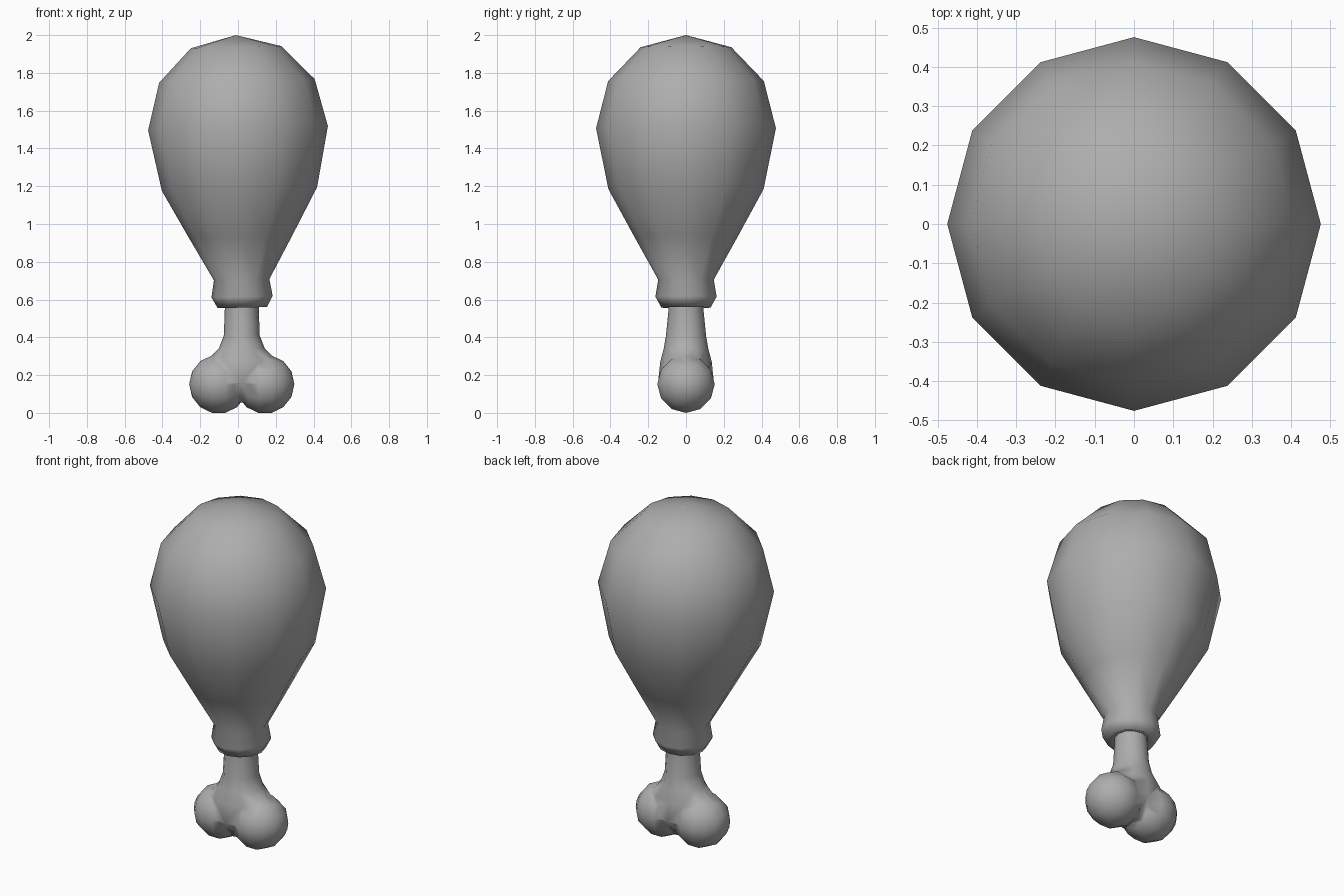
import bpy, bmesh, math
from mathutils import Matrix, Vector

if "Cube" in bpy.data.objects:
    bpy.data.objects.remove(bpy.data.objects["Cube"])

SIDES = 12
CX = 0.02  # the bone sits slightly off the meat's centre


def make_object(name, bm):
    bmesh.ops.recalc_face_normals(bm, faces=bm.faces)
    mesh = bpy.data.meshes.new(name)
    bm.to_mesh(mesh)
    bm.free()
    for p in mesh.polygons:
        p.use_smooth = True
    ob = bpy.data.objects.new(name, mesh)
    bpy.context.collection.objects.link(ob)
    return ob


def loft(rings):
    """Closed skin through elliptical rings given as (rx, ry, z)."""
    bm = bmesh.new()
    loops = []
    for rx, ry, z in rings:
        if rx == 0:
            loops.append([bm.verts.new((0, 0, z))])
        else:
            angles = [2 * math.pi * i / SIDES for i in range(SIDES)]
            loops.append([bm.verts.new((rx * math.cos(a), ry * math.sin(a), z)) for a in angles])
    for a, b in zip(loops, loops[1:]):
        for i in range(SIDES):
            j = (i + 1) % SIDES
            quad = [a[i % len(a)], a[j % len(a)], b[j % len(b)], b[i % len(b)]]
            bm.faces.new(list(dict.fromkeys(quad)))
    for end in (loops[0], loops[-1]):
        if len(end) > 2:
            bm.faces.new(end)
    return bm


# Meat with rolled collar, leaning very slightly
profile = [(0, 2.0), (0.24, 1.936), (0.412, 1.757), (0.476, 1.507), (0.411, 1.185),
           (0.275, 0.935), (0.147, 0.705), (0.162, 0.615), (0.13, 0.557), (0.085, 0.575)]
bm = loft([(r, r, z) for r, z in profile])
pivot = Vector((0, 0, 1.51))
bmesh.ops.rotate(bm, verts=bm.verts, cent=pivot, matrix=Matrix.Rotation(-0.024, 3, 'Y'))
make_object("meat", bm)

# Bone shaft flaring into the two knobs
bm = loft([(0.088, 0.09, 0.68), (0.09, 0.092, 0.55), (0.095, 0.106, 0.41), (0.122, 0.118, 0.34),
           (0.19, 0.136, 0.272), (0.17, 0.148, 0.16), (0.06, 0.07, 0.055)])
bmesh.ops.translate(bm, verts=bm.verts, vec=(CX, 0, 0))
bone = make_object("bone", bm)

# Knobs, poles pointing sideways, fused into the shaft
for side in (-1, 1):
    bm = bmesh.new()
    bmesh.ops.create_uvsphere(
        bm, u_segments=12, v_segments=7, radius=0.156,
        matrix=Matrix.Translation((CX + side * 0.1225, 0, 0.155)) @ Matrix.Rotation(math.pi / 2, 4, 'Y'))
    bmesh.ops.translate(bm, verts=bm.verts, vec=(0, 0, -min(v.co.z for v in bm.verts)))
    knob = make_object("bone_knob", bm)
    mod = bone.modifiers.new("fuse", 'BOOLEAN')
    mod.operation = 'UNION'
    mod.solver = 'EXACT'
    mod.object = knob
    bpy.context.view_layer.objects.active = bone
    bpy.ops.object.modifier_apply(modifier=mod.name)
    bpy.data.objects.remove(knob)

for p in bone.data.polygons:
    p.use_smooth = True

# Dark grey surface on both parts
grey = bpy.data.materials.new("dark_grey")
grey.diffuse_color = (0.42, 0.42, 0.42, 1)
grey.use_nodes = True
grey.node_tree.nodes["Principled BSDF"].inputs["Base Color"].default_value = grey.diffuse_color
for ob in bpy.data.objects:
    ob.data.materials.clear()
    ob.data.materials.append(grey)
